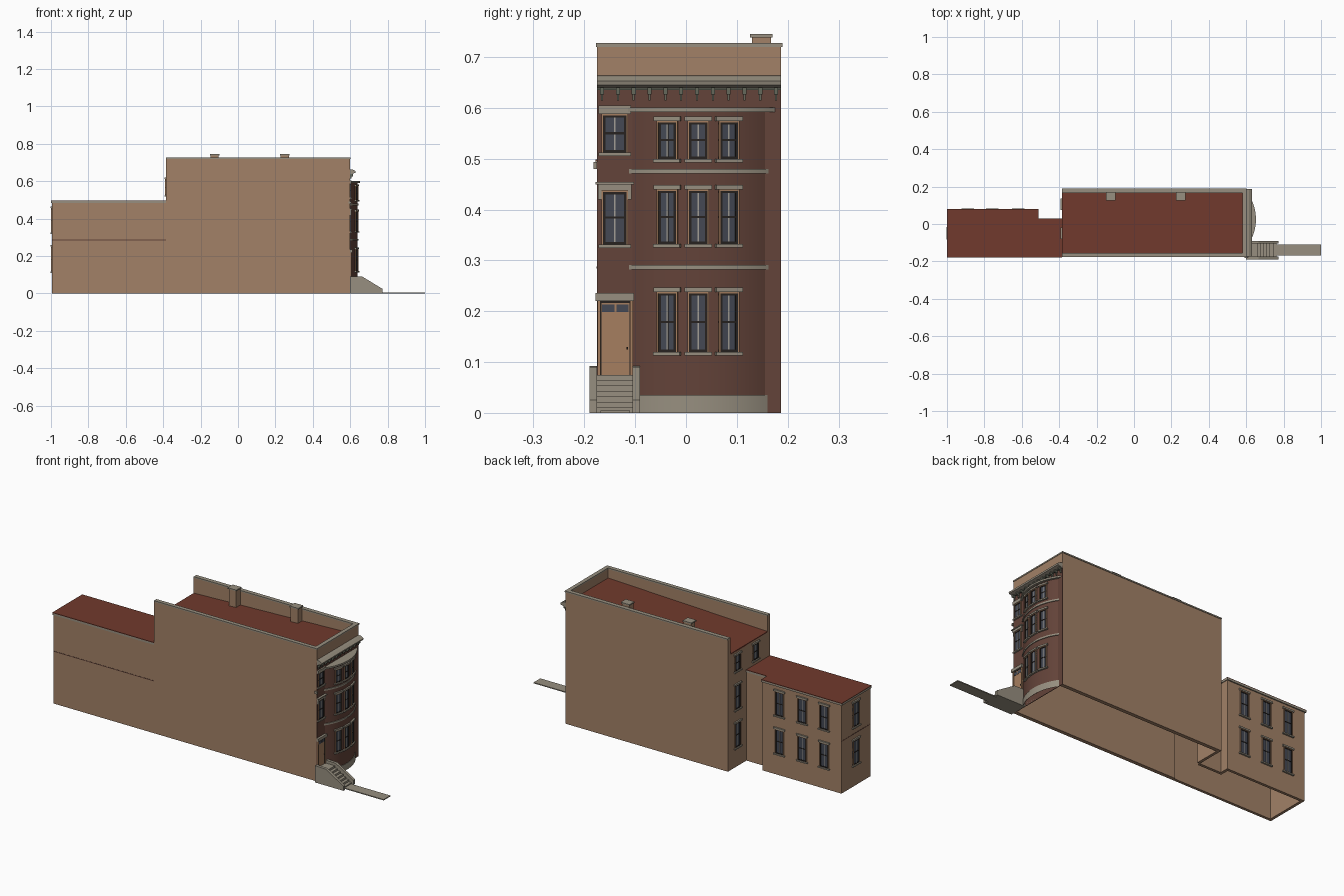
import bpy, bmesh, math
from mathutils import Matrix

if "Cube" in bpy.data.objects:
    bpy.data.objects.remove(bpy.data.objects["Cube"])

# ---- colours ----
COLOURS = {
    "tan_wall": (0.36, 0.22, 0.135), "brown_brick": (0.125, 0.056, 0.041),
    "red_roof": (0.165, 0.042, 0.026), "grey_stone": (0.31, 0.275, 0.215),
    "window_glass": (0.058, 0.066, 0.088), "dark_sash": (0.02, 0.016, 0.014),
    "door_wood": (0.38, 0.21, 0.115), "light_mullion": (0.36, 0.34, 0.3),
    "green_trim": (0.13, 0.14, 0.105),
}
MATS = {}
for n, c in COLOURS.items():
    MATS[n] = bpy.data.materials.new(n)
    MATS[n].diffuse_color = (*c, 1)
TAN, BRICK, ROOF, STONE, GLASS, DARK, WOOD, LIGHT, GREEN = COLOURS


def finish(name, bm, mats):
    bmesh.ops.recalc_face_normals(bm, faces=bm.faces[:])
    me = bpy.data.meshes.new(name)
    bm.to_mesh(me)
    bm.free()
    for m in mats:
        me.materials.append(MATS[m])
    ob = bpy.data.objects.new(name, me)
    bpy.context.collection.objects.link(ob)
    return ob


def part(name, items, M=Matrix()):
    """Join boxes (material, x0, x1, y0, y1, z0, z1) into one object."""
    bm = bmesh.new()
    mats = list(dict.fromkeys(i[0] for i in items))
    for m, x0, x1, y0, y1, z0, z1 in items:
        T = Matrix.Translation(((x0 + x1) / 2, (y0 + y1) / 2, (z0 + z1) / 2))
        S = Matrix.Diagonal((x1 - x0, y1 - y0, z1 - z0, 1))
        vs = bmesh.ops.create_cube(bm, size=1, matrix=M @ T @ S)["verts"]
        for f in {f for v in vs for f in v.link_faces}:
            f.material_index = mats.index(m)
    return finish(name, bm, mats)


def prism(name, mat, pts, lo, hi, axis="z", bottom=True):
    """Extrude an outline: xy outline along z, or xz outline along y."""
    bm = bmesh.new()
    at = (lambda p, t: (p[0], p[1], t)) if axis == "z" else (lambda p, t: (p[0], t, p[1]))
    a = [bm.verts.new(at(p, lo)) for p in pts]
    b = [bm.verts.new(at(p, hi)) for p in pts]
    n = len(pts)
    for i in range(n):
        bm.faces.new((a[i], a[(i + 1) % n], b[(i + 1) % n], b[i]))
    bm.faces.new(b)
    if bottom:
        bm.faces.new(a[::-1])
    return finish(name, bm, [mat])


# ---- main block, open underneath ----
X0, X1, Y0, Y1, T = -0.385, 0.6, -0.175, 0.187, 0.02
part("main_walls", [
    (TAN, X0, X1 - 0.002, Y0, Y0 + T, 0, 0.72),
    (TAN, X0, X1 - 0.002, Y1 - T, Y1, 0, 0.72),
    (TAN, X0, X0 + 0.015, 0.027, Y1 - T, 0, 0.632),
    (TAN, X0, X0 + 0.015, Y0 + T, 0.027, 0.48, 0.632),
    (TAN, X1 - T, X1, Y0, Y1, 0.65, 0.72)])
part("brick_front", [(BRICK, X1 - 0.003, X1, Y0, Y1, 0, 0.65)])
prism("main_roof", ROOF, [(X0, 0.63), (X1 - T, 0.665), (X1 - T, 0.672), (X0, 0.637)],
      Y0 + T, Y1 - T, "y")
part("parapet_cap", [
    (STONE, X0, X1 + 0.002, Y0 - 0.002, Y0 + T, 0.72, 0.727),
    (STONE, X0, X1 + 0.002, Y1 - T, Y1 + 0.003, 0.72, 0.727),
    (STONE, X1 - T, X1 + 0.002, Y0 + T, Y1 - T, 0.72, 0.727)])
for i, x in enumerate((-0.125, 0.25)):
    part(f"chimney_{i + 1}", [
        (TAN, x - 0.022, x + 0.022, 0.13, 0.167, 0.64, 0.738),
        (STONE, x - 0.026, x + 0.026, 0.126, 0.17, 0.738, 0.745)])

# ---- rear wing, open underneath ----
WX, WY = -0.994, 0.075
part("wing_walls", [
    (TAN, WX, X0, Y0, Y0 + 0.015, 0, 0.487),
    (TAN, WX, WX + 0.015, Y0 + 0.015, WY, 0, 0.487),
    (TAN, WX + 0.015, -0.515, WY - 0.015, WY, 0, 0.487),
    (TAN, -0.53, -0.515, 0.012, WY - 0.015, 0, 0.487),
    (TAN, -0.515, X0, 0.012, 0.027, 0, 0.487)])
outline = [(-1, -0.178), (X0, -0.178), (X0, 0.03), (-0.511, 0.03), (-0.511, 0.081), (-1, 0.081)]
prism("wing_cornice", STONE, outline, 0.485, 0.495)
prism("wing_roof", ROOF, outline, 0.495, 0.498)
part("wing_floor_line", [
    (BRICK, WX, X0, Y0 - 0.001, Y0, 0.284, 0.288),
    (BRICK, WX - 0.001, WX, Y0, WY, 0.284, 0.288)])

# ---- curved bay ----
BY, R, CX = 0.025, 0.231, 0.409


def arc(offset, n=24):
    r = R + offset
    h = math.acos((X1 - CX) / r)
    return [(CX + r * math.cos(a), BY + r * math.sin(a))
            for a in (-h + 2 * h * i / n for i in range(n + 1))]


bay = [
    prism("bay_wall", BRICK, arc(0), 0, 0.595, bottom=False),
    prism("bay_base", STONE, arc(0.003), 0, 0.035, bottom=False),
    prism("bay_lower_band", STONE, arc(0.004), 0.282, 0.291),
    prism("bay_upper_band", STONE, arc(0.004), 0.471, 0.48),
    prism("bay_top_ledge", STONE, arc(0.012), 0.592, 0.601)]
for ob in bay:
    bpy.ops.object.select_all(action="DESELECT")
    ob.select_set(True)
    bpy.context.view_layer.objects.active = ob
    bpy.ops.object.shade_smooth_by_angle(angle=math.radians(30))


# ---- windows ----
def window(name, x, y, angle, w, z0, z1, lintel=0.009):
    h, zm = w / 2, (z0 + z1) / 2
    items = [(GLASS, -0.004, 0.001, -h, h, z0, z1),
             (DARK, -0.004, 0.003, -h, h, zm - 0.002, zm + 0.002),
             (LIGHT, 0, 0.002, -0.0015, 0.0015, z0, z1),
             (WOOD, -0.004, 0.005, -h, h, z1 - 0.003, z1),
             (DARK, -0.004, 0.003, -h, h, z0, z0 + 0.005),
             (DARK, -0.004, 0.003, -h, h, z1 - 0.007, z1 - 0.003),
             (STONE, -0.004, 0.009, -h - 0.006, h + 0.006, z0 - 0.007, z0),
             (STONE, -0.004, 0.008, -h - 0.006, h + 0.006, z1, z1 + lintel)]
    for s in (-1, 1):
        for m, d, a, b in ((WOOD, 0.005, h - 0.003, h), (DARK, 0.003, h - 0.008, h - 0.003)):
            lo, hi = sorted((s * a, s * b))
            items.append((m, -0.004, d, lo, hi, z0, z1))
    part(name, items, Matrix.Translation((x, y, 0)) @ Matrix.Rotation(angle, 4, "Z"))


for f, (z0, z1) in enumerate(((0.12, 0.238), (0.332, 0.439), (0.499, 0.574))):
    for c, y in enumerate((-0.036, 0.024, 0.084)):
        a = math.asin((y - BY) / R)
        window(f"bay_window_{f + 1}_{c + 1}", CX + R * math.cos(a), y, a, 0.042, z0, z1)
window("entry_side_window_2", X1, -0.14, 0, 0.052, 0.331, 0.437, 0.012)
window("entry_side_window_3", X1, -0.14, 0, 0.052, 0.512, 0.588, 0.017)
part("window_hood", [
    (STONE, X1, 0.612, -0.178, -0.102, 0.449, 0.454),
    (STONE, X1, 0.606, -0.173, -0.166, 0.42, 0.449),
    (STONE, X1, 0.606, -0.114, -0.107, 0.42, 0.449),
    (STONE, 0.59, 0.606, -0.182, -0.175, 0.48, 0.493)])

ROWS = ((0.117, 0.25), (0.325, 0.457))
for f, (z0, z1) in enumerate(ROWS):
    for c, x in enumerate((-0.62, -0.757, -0.89)):
        window(f"wing_side_window_{f + 1}_{c + 1}", x, WY, math.pi / 2, 0.055, z0, z1)
    window(f"wing_back_window_{f + 1}", WX, -0.05, math.pi, 0.055, z0, z1)
    window(f"main_back_window_{f + 1}", X0, 0.105, math.pi, 0.05, z0 - 0.01, z1 - 0.01)
for i, y in enumerate((0.105, -0.05)):
    window(f"main_back_window_top_{i + 1}", X0, y, math.pi, 0.05, 0.525, 0.612)

# ---- cornice with brackets ----
prism("front_cornice", STONE, [(X1, 0.637), (0.615, 0.641), (0.628, 0.645), (0.63, 0.653),
                               (0.615, 0.662), (X1, 0.664)], Y0, Y1, "y")
frieze = [(GREEN, X1, 0.608, Y0, Y1, 0.635, 0.641)]
for i in range(12):
    y = -0.165 + i * 0.0311
    frieze += [(GREEN, X1, 0.616, y - 0.004, y + 0.004, 0.626, 0.64),
               (GREEN, X1, 0.608, y - 0.002, y + 0.002, 0.614, 0.626)]
part("cornice_brackets", frieze)

# ---- front door ----
part("front_door", [
    (WOOD, X1, 0.603, -0.168, -0.11, 0.075, 0.218),
    (WOOD, X1, 0.607, -0.174, -0.168, 0.075, 0.22),
    (WOOD, X1, 0.607, -0.11, -0.104, 0.075, 0.22),
    (DARK, X1, 0.6035, -0.168, -0.1665, 0.075, 0.216),
    (DARK, X1, 0.6035, -0.1115, -0.11, 0.075, 0.216),
    (DARK, X1, 0.604, -0.168, -0.11, 0.216, 0.22),
    (GLASS, X1, 0.604, -0.165, -0.141, 0.198, 0.213),
    (GLASS, X1, 0.604, -0.137, -0.113, 0.198, 0.213),
    (DARK, X1, 0.607, -0.117, -0.114, 0.125, 0.13),
    (STONE, X1, 0.612, -0.178, -0.102, 0.22, 0.236)])

# ---- stoop and path ----
for side, y in (("left", -0.19), ("right", -0.105)):
    prism(f"stoop_wall_{side}", STONE, [(X1, 0), (0.772, 0), (0.772, 0.025), (0.665, 0.09),
                                        (X1, 0.092)], y, y + 0.015, "y")
N = 7
part("stoop_steps", [(STONE, X1, 0.66 + i * 0.017, -0.175, -0.105,
                      0.075 * (N - 1 - i) / N, 0.075 * (N - i) / N) for i in range(N)])
part("front_path", [(STONE, 0.76, 1.0, -0.168, -0.11, 0, 0.005)])

for m in bpy.data.materials:
    if m.users and not m.is_grease_pencil:
        m.use_nodes = True
        m.node_tree.nodes["Principled BSDF"].inputs["Base Color"].default_value = m.diffuse_color
